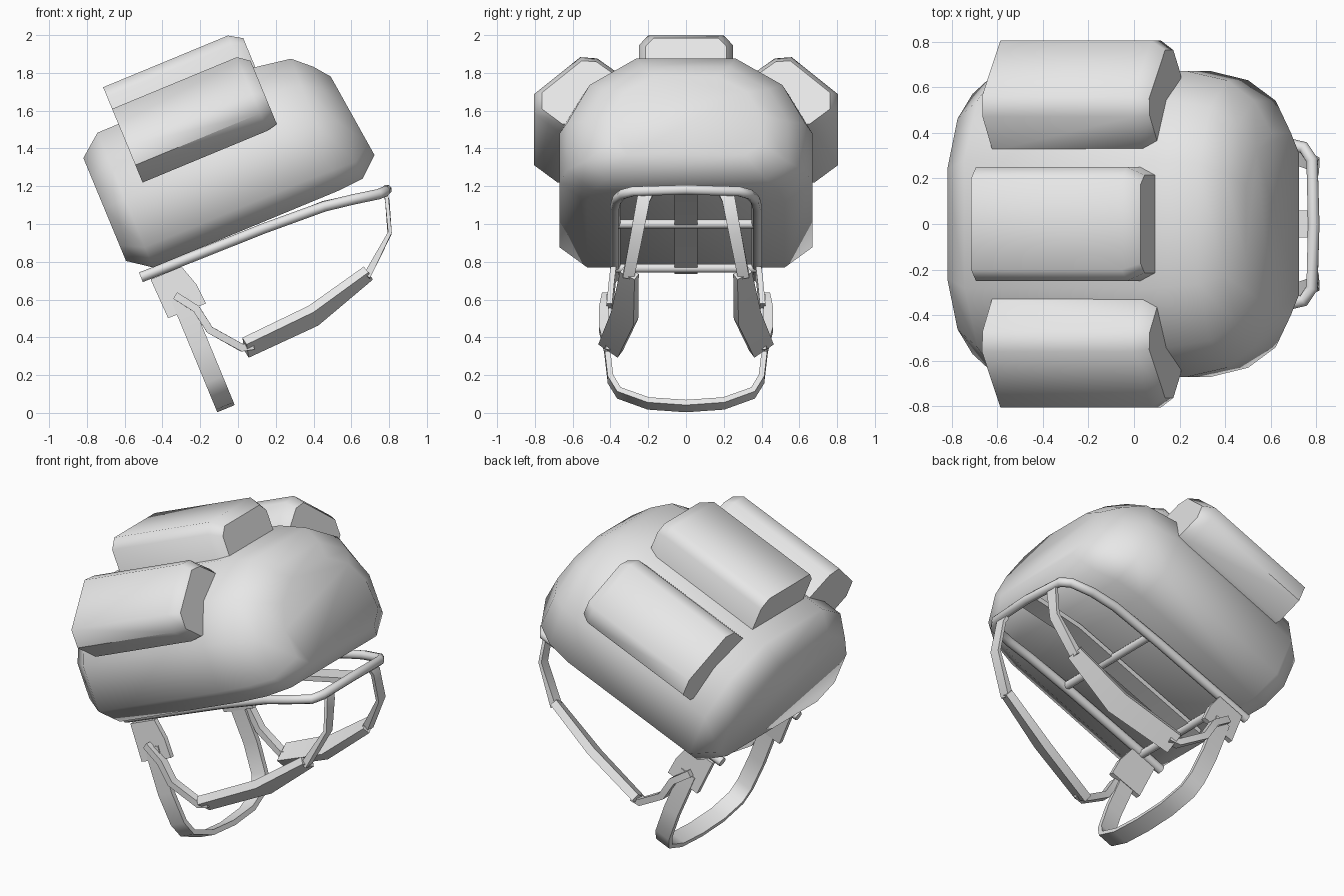
import bpy, bmesh, math
from mathutils import Vector

if "Cube" in bpy.data.objects:
    bpy.data.objects.remove(bpy.data.objects["Cube"], do_unlink=True)

mat = bpy.data.materials.new("light_grey")
mat.use_nodes = True
GREY = (0.8, 0.8, 0.8, 1)
mat.diffuse_color = GREY
mat.node_tree.nodes["Principled BSDF"].inputs["Base Color"].default_value = GREY

# The pack is tilted: u runs from its base to its top, v from its back outward
TILT = math.radians(22.5)
C, S = math.cos(TILT), math.sin(TILT)
OUT = Vector((-S, 0, C))
SIDE = Vector((0, 1, 0))


def local(u, y, v):
    return Vector((C * u - S * v, y, S * u + C * v))


def loft(name, rings, angle=45):
    """Skin closed rings of equal length and cap both ends."""
    bm = bmesh.new()
    vs = [[bm.verts.new(p) for p in ring] for ring in rings]
    n = len(vs[0])
    for a, b in zip(vs, vs[1:]):
        for i in range(n):
            j = (i + 1) % n
            bm.faces.new((a[i], a[j], b[j], b[i]))
    bm.faces.new(vs[0][::-1])
    bm.faces.new(vs[-1])
    bmesh.ops.recalc_face_normals(bm, faces=bm.faces)
    mesh = bpy.data.meshes.new(name)
    bm.to_mesh(mesh)
    bm.free()
    mesh.materials.append(mat)
    obj = bpy.data.objects.new(name, mesh)
    bpy.context.collection.objects.link(obj)
    bpy.ops.object.select_all(action='DESELECT')
    obj.select_set(True)
    bpy.context.view_layer.objects.active = obj
    bpy.ops.object.shade_smooth_by_angle(angle=math.radians(angle))
    return obj


def sweep(name, path, sizes, axis, sides=4):
    """Sweep a flat band (4 sides) or a round tube along a path."""
    path = [Vector(p) for p in path]
    if isinstance(sizes, tuple):
        sizes = [sizes] * len(path)
    rings = []
    for i, p in enumerate(path):
        before = (p - path[i - 1]).normalized() if i else Vector()
        after = (path[i + 1] - p).normalized() if i < len(path) - 1 else Vector()
        t = (before + after).normalized()
        w = (axis - t * axis.dot(t)).normalized()
        d = t.cross(w)
        a, b = sizes[i][0] / 2, sizes[i][1] / 2
        if sides == 4:
            section = [(a, b), (-a, b), (-a, -b), (a, -b)]
        else:
            section = [(a * math.cos(k * math.tau / sides), b * math.sin(k * math.tau / sides))
                       for k in range(sides)]
        rings.append([p + w * x + d * y for x, y in section])
    return loft(name, rings, 50)


def mirrored(half):
    return half + [(-y, v) for y, v in reversed(half)]


# Main bag: one rounded section lofted from base to domed top
section = mirrored([(0.78, 0), (1, 0.15), (1, 0.51), (0.81, 0.8), (0.42, 1)])
bag_rings = [  # u at back, u at front, half width, back v, front v
    (-0.24, -0.24, 0.57, 0.97, 1.56), (-0.12, -0.12, 0.67, 0.883, 1.655),
    (0.78, 0.78, 0.67, 0.883, 1.657), (0.95, 0.977, 0.63, 0.883, 1.625),
    (1.085, 1.07, 0.54, 0.893, 1.54), (1.19, 1.135, 0.40, 0.985, 1.457)]
loft("main_bag", [[local(u0 + (u1 - u0) * f, y * w, lo + (hi - lo) * f) for y, f in section]
                  for u0, u1, w, lo, hi in bag_rings], 62)


# Pockets: sharp at the base, bevelled at the top
def pocket(name, outline, centre, end, sign=1):
    cy, cv = centre
    loft(name, [[local(u, sign * (cy + (y - cy) * k), cv + (v - cv) * k) for y, v in outline]
                for u, k in ((0, 1), (0.715, 1), (end, 0.86))], 50)


pocket("centre_pocket", mirrored([(0.25, 1.5), (0.25, 1.81), (0.2, 1.866)]), (0, 1.55), 0.785)
side_outline = [(0.32, 1.45), (0.32, 1.62), (0.47, 1.735), (0.56, 1.742),
                (0.805, 1.53), (0.805, 1.42), (0.68, 1.32), (0.5, 1.32)]
for label, s in (("left", 1), ("right", -1)):
    pocket(label + "_pocket", side_outline, (0.5, 1.42), 0.775, s)

# Carrying frame: U-shaped tube, cross bars and a flat spine
rail = [(-0.2, 0.375, 0.86), (0.5, 0.375, 0.85), (0.84, 0.375, 0.835),
        (1.0, 0.365, 0.81), (1.13, 0.335, 0.785), (1.17, 0.28, 0.785)]
u_path = rail + [(1.18, 0, 0.79)] + [(u, -y, v) for u, y, v in reversed(rail)]
sweep("frame_tube", [local(*p) for p in u_path], (0.055, 0.055), OUT, 8)
for i, u in enumerate((-0.05, 0.56)):
    sweep("frame_crossbar_%d" % (i + 1), [local(u, -0.37, 0.85), local(u, 0.37, 0.85)],
          (0.05, 0.05), OUT, 8)
sweep("frame_spine", [local(-0.12, 0, 0.86), local(0.84, 0, 0.85), local(1.17, 0, 0.79)],
      (0.12, 0.03), SIDE)

# Straps and buckles on each side
for label, s in (("left", 1), ("right", -1)):
    flip = lambda pts: [(x, s * y, z) for x, y, z in pts]
    sweep(label + "_upper_strap",
          flip([(0.775, 0.21, 1.16), (0.79, 0.225, 1.13), (0.803, 0.26, 0.95), (0.68, 0.305, 0.72)]),
          [(0.07, 0.02), (0.07, 0.02), (0.065, 0.02), (0.06, 0.04)], SIDE)
    sweep(label + "_shoulder_pad",
          flip([(0.69, 0.30, 0.74), (0.40, 0.325, 0.515), (0.04, 0.40, 0.345)]),
          [(0.09, 0.045), (0.14, 0.05), (0.125, 0.05)], Vector((0, 0.8 * s, 0.6)))
    sweep(label + "_lower_strap",
          flip([(0.08, 0.40, 0.355), (0.02, 0.41, 0.345), (-0.15, 0.435, 0.44),
                (-0.22, 0.435, 0.55), (-0.33, 0.42, 0.62)]),
          (0.05, 0.04), SIDE)
    plate = [(-0.157, 0.83), (-0.15, 0.605), (0.065, 0.60), (0.057, 0.713), (0.02, 0.83)]
    loft(label + "_buckle", [[local(u, s * (y + (0.83 - v) * 0.09), v) for u, v in plate]
                             for y in (0.37, 0.40)], 30)

# Waist belt: flat loop hanging below the buckles
half = [(0.405, 0.68), (0.42, 0.4), (0.40, 0.215), (0.355, 0.135), (0.2, 0.075)]
loop = half + [(0, 0.06)] + [(-y, v) for y, v in reversed(half)]
sweep("waist_belt", [local(-0.05, y, v) for y, v in loop], (0.1, 0.03), local(1, 0, 0))
